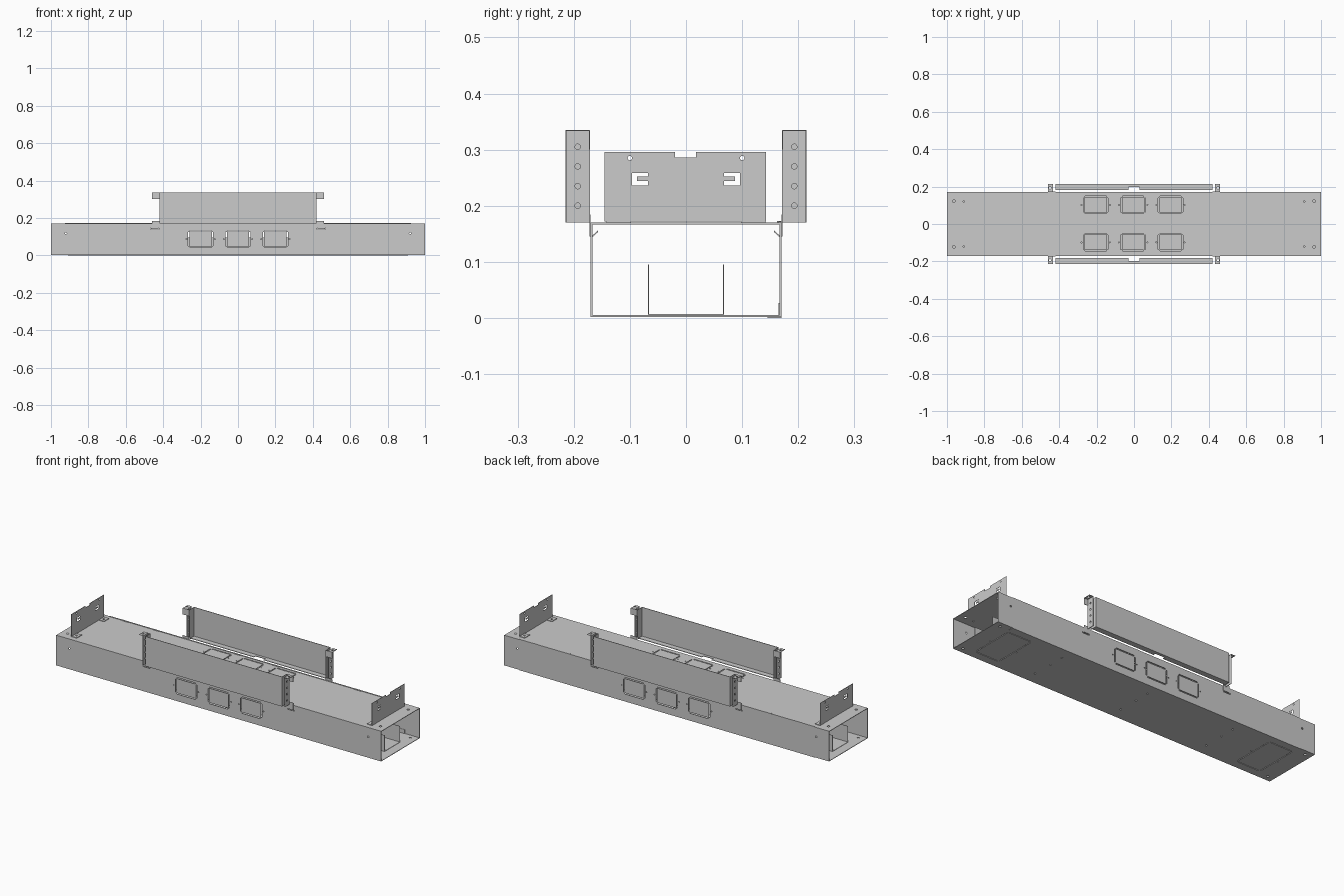
import bpy, bmesh, math

if "Cube" in bpy.data.objects:
    bpy.data.objects.remove(bpy.data.objects["Cube"])

T = 0.003  # sheet thickness


def rect(u0, u1, v0, v1):
    return [(u0, v0), (u1, v0), (u1, v1), (u0, v1)]


def circle(u, v, r, n=16):
    return [(u + r * math.cos(2 * math.pi * i / n), v + r * math.sin(2 * math.pi * i / n)) for i in range(n)]


def knockout(u, v, w, h, g=0.006):
    """Four slots around a push-out panel, plus two small pin holes."""
    a, b, c = w / 2, h / 2, 0.009
    return [rect(u - a + c, u + a - c, v - b, v - b + g),
            rect(u - a + c, u + a - c, v + b - g, v + b),
            rect(u - a, u - a + g, v - b + c, v + b - c),
            rect(u + a - g, u + a, v - b + c, v + b - c),
            circle(u - a - 0.01, v, 0.003, 8), circle(u + a + 0.01, v, 0.003, 8)]


def sheet(name, plane, offset, outline, holes=(), t=T):
    """Flat sheet with cut-outs lying in plane xy, xz or yz."""
    cu = bpy.data.curves.new(name, 'CURVE')
    cu.dimensions = '2D'
    cu.fill_mode = 'BOTH'
    cu.extrude = t / 2
    for pts in [outline, *holes]:
        s = cu.splines.new('POLY')
        s.points.add(len(pts) - 1)
        for p, (u, v) in zip(s.points, pts):
            p.co = (u, v, 0, 1)
        s.use_cyclic_u = True
    tmp = bpy.data.objects.new(name + "_tmp", cu)
    bpy.context.collection.objects.link(tmp)
    bpy.context.view_layer.update()
    me = bpy.data.meshes.new_from_object(tmp.evaluated_get(bpy.context.evaluated_depsgraph_get()))
    bpy.data.objects.remove(tmp)
    bm = bmesh.new()
    bm.from_mesh(me)
    for v in bm.verts:
        a, b, w = v.co
        w += offset
        v.co = {'xy': (a, b, w), 'xz': (a, w, b), 'yz': (w, a, b)}[plane]
    bmesh.ops.remove_doubles(bm, verts=bm.verts, dist=1e-5)
    bmesh.ops.recalc_face_normals(bm, faces=bm.faces)
    for f in bm.faces:
        f.smooth = False
    bm.to_mesh(me)
    bm.free()
    me.name = name
    ob = bpy.data.objects.new(name, me)
    bpy.context.collection.objects.link(ob)
    return ob


SIDES = (-1, 1)
H = T / 2

# duct top with push-outs and corner screw holes
holes = []
for x in (-0.205, -0.005, 0.195):
    for y in (-0.098, 0.102):
        holes += knockout(x, y, 0.132, 0.094)
for sx in SIDES:
    for sy in SIDES:
        holes += [circle(sx * 0.963, sy * 0.122, 0.007), circle(sx * 0.91, sy * 0.122, 0.005)]
sheet("duct_top", 'xy', 0.17 - H, rect(-1, 1, -0.17, 0.17), holes)

# duct bottom with end hatches and screw holes
holes = []
for sx in SIDES:
    holes += knockout(sx * 0.825, 0, 0.15, 0.25, 0.004)
    holes += [circle(sx * 0.963, sy * 0.14, 0.007) for sy in SIDES]
for x in (-0.54, 0, 0.54):
    holes += [circle(x, y, 0.005, 10) for y in (-0.1, 0.015, 0.1)]
sheet("duct_bottom", 'xy', 0.0035, rect(-1, 1, -0.17, 0.17), holes)

# duct side walls
for sy, side in zip(SIDES, ("front", "back")):
    holes = []
    for x in (-0.2, 0, 0.2):
        holes += knockout(x, 0.087, 0.132, 0.092)
    for sx in SIDES:
        holes.append(circle(sx * 0.92, 0.118, 0.005))
        holes.append(rect(sx * 0.445 - 0.022, sx * 0.445 + 0.022, 0.139, 0.145))
    sheet(side + "_wall", 'xz', sy * (0.17 - H), rect(-1, 1, 0.002, 0.17), holes)

# overlapping seam lips and seam clips
sheet("bottom_seam_lip", 'xy', 0.001, rect(-0.91, 0.91, 0.145, 0.17), t=0.002)
sheet("inner_seam_lip", 'xz', 0.1655, rect(-0.91, 0.91, 0.005, 0.027), t=0.002)
sheet("top_seam_lip", 'xy', 0.171, rect(-0.91, 0.91, 0.165, 0.17), t=0.002)
for x in (-0.81, -0.62, -0.12, 0.12, 0.62, 0.81):
    sheet("seam_clip", 'xy', 0.171, rect(x - 0.022, x + 0.022, 0.162, 0.17), t=0.003)

# inner cable channel
sheet("channel_floor", 'xy', 0.006, rect(-0.95, 0.95, -0.067, 0.067), t=0.002)
for sy in SIDES:
    sheet("channel_wall", 'xz', sy * 0.067, rect(-0.95, 0.95, 0.005, 0.095), t=0.002)

# upright end brackets with top notch, holes and C-shaped slots
outline = [(-0.145, 0.172), (0.143, 0.172), (0.143, 0.296), (0.018, 0.296),
           (0.018, 0.286), (-0.02, 0.286), (-0.02, 0.296), (-0.145, 0.296)]
holes = []
for sy in SIDES:
    holes.append(circle(sy * 0.1, 0.285, 0.004))
    holes.append([(sy * u, v) for u, v in ((0.068, 0.236), (0.096, 0.236), (0.096, 0.258), (0.068, 0.258),
                                          (0.068, 0.252), (0.087, 0.252), (0.087, 0.244), (0.068, 0.244))])
for sx in SIDES:
    sheet("end_bracket", 'yz', sx * 0.925, outline, holes, 0.002)
    for y in (-0.12, 0.12):
        a, b = sorted((sx * 0.925, sx * 0.893))
        sheet("end_bracket_foot", 'xy', 0.172, rect(a, b, y - 0.022, y + 0.022),
              [circle(sx * 0.91, y, 0.005)], 0.003)

# long side brackets
for sy in SIDES:
    sheet("side_bracket_plate", 'xz', sy * 0.2135, rect(-0.42, 0.42, 0.17, 0.335))
    # bottom flange notched in the middle
    flange = [(-0.42, 0.213), (0.42, 0.213), (0.42, 0.183), (0.03, 0.183), (0.03, 0.197),
              (-0.03, 0.197), (-0.03, 0.183), (-0.42, 0.183)]
    sheet("side_bracket_flange", 'xy', 0.1725, [(u, sy * v) for u, v in flange])
    for sx in SIDES:
        # end return with its sloped foot edge
        ret = [(0.178, 0.17), (0.214, 0.17), (0.214, 0.335), (0.172, 0.335), (0.172, 0.182), (0.178, 0.182)]
        sheet("side_bracket_return", 'yz', sx * 0.42, [(sy * u, v) for u, v in ret], t=0.002)
        # bolted end angle
        ang = [(0.171, 0.17), (0.214, 0.17), (0.214, 0.335), (0.171, 0.335)]
        bolt = [circle(sy * 0.193, z, 0.005, 10) for z in (0.2, 0.235, 0.27, 0.305)]
        sheet("end_angle", 'yz', sx * 0.436, [(sy * u, v) for u, v in ang], bolt, 0.002)
        a, b = sorted((sx * 0.42, sx * 0.46))
        sheet("end_angle_tab", 'xz', sy * 0.172, rect(a, b, 0.3, 0.335), t=0.002)
        a2, b2 = sorted((sx * 0.434, sx * 0.46))
        y0, y1 = sorted((sy * 0.172, sy * 0.214))
        sheet("end_angle_cap", 'xy', 0.334, rect(a2, b2, y0, y1),
              [circle(sx * 0.449, sy * 0.193, 0.006)], 0.002)
        sheet("end_angle_foot", 'xz', sy * 0.171, rect(a, b, 0.145, 0.184), t=0.002)
        # hooked tab inside the duct wall
        hook = [(0.169, 0.145), (0.169, 0.142), (0.157, 0.153), (0.157, 0.156)]
        hk = sheet("hook_tab", 'yz', sx * 0.445, [(sy * u, v) for u, v in hook], t=0.04)
